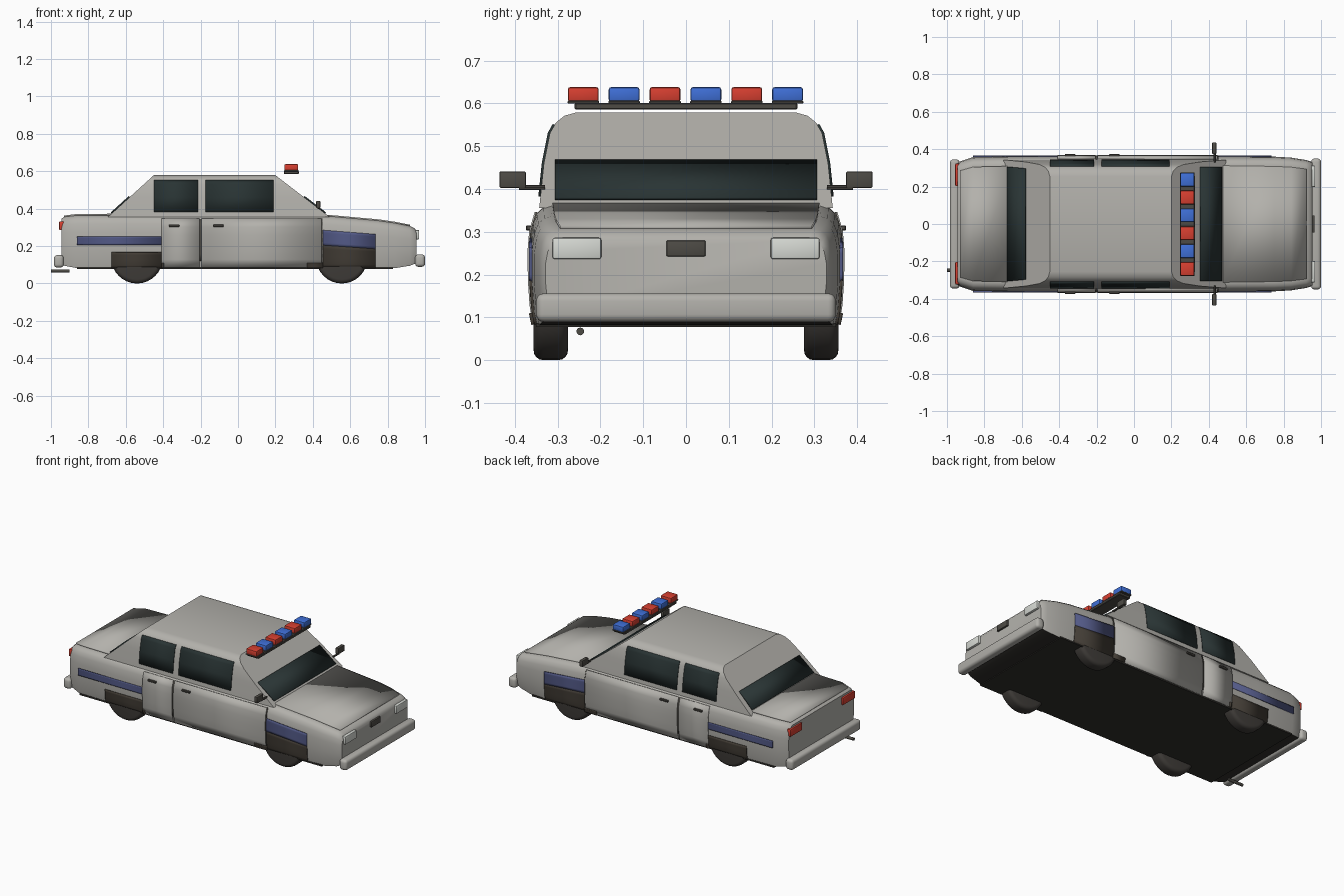
import bpy, bmesh, math
from mathutils import Vector

if "Cube" in bpy.data.objects:
    bpy.data.objects.remove(bpy.data.objects["Cube"])

def material(name, rgb):
    m = bpy.data.materials.new(name)
    m.diffuse_color = (*rgb, 1)
    m.use_nodes = True
    m.node_tree.nodes["Principled BSDF"].inputs["Base Color"].default_value = m.diffuse_color
    return m

PAINT = material("silver paint", (0.45, 0.44, 0.41))
DARK = material("dark trim", (0.075, 0.07, 0.06))
TYRE = material("tyre rubber", (0.05, 0.045, 0.04))
FLOOR = material("underside", (0.03, 0.028, 0.024))
GLASS = material("window glass", (0.022, 0.034, 0.034))
RED = material("red lamp", (0.68, 0.05, 0.03))
BLUE = material("blue lamp", (0.05, 0.16, 0.68))
STRIPE = material("blue stripe", (0.085, 0.10, 0.24))
LENS = material("headlight lens", (0.68, 0.70, 0.66))
ARCH = material("wheel arch", (0.055, 0.046, 0.036))

def finish(name, bm, mats, angle=35):
    bmesh.ops.recalc_face_normals(bm, faces=bm.faces)
    me = bpy.data.meshes.new(name)
    bm.to_mesh(me)
    bm.free()
    ob = bpy.data.objects.new(name, me)
    bpy.context.collection.objects.link(ob)
    for m in mats:
        me.materials.append(m)
    bpy.ops.object.select_all(action='DESELECT')
    bpy.context.view_layer.objects.active = ob
    ob.select_set(True)
    bpy.ops.object.shade_smooth_by_angle(angle=math.radians(angle))
    return ob

def box(name, lo, hi, mat, bevel=0, segs=3):
    bm = bmesh.new()
    bmesh.ops.create_cube(bm, size=1)
    for v in bm.verts:
        v.co = Vector([(lo[i] + hi[i]) / 2 + v.co[i] * (hi[i] - lo[i]) for i in range(3)])
    if bevel:
        bmesh.ops.bevel(bm, geom=bm.edges[:], offset=bevel, segments=segs, profile=0.5, affect='EDGES')
    return finish(name, bm, [mat])

def loft(name, rings, mats):
    bm = bmesh.new()
    rows = [[bm.verts.new(p) for p in r] for r in rings]
    n = len(rows[0])
    for a, b in zip(rows, rows[1:]):
        for i in range(n):
            bm.faces.new((a[i], a[(i + 1) % n], b[(i + 1) % n], b[i]))
    bm.faces.new(rows[0])
    bm.faces.new(rows[-1])
    bmesh.ops.recalc_face_normals(bm, faces=bm.faces)
    return finish(name, bm, mats)

def sheet(name, rows, mat, thick):
    bm = bmesh.new()
    g = [[bm.verts.new(p) for p in r] for r in rows]
    for a, b in zip(g, g[1:]):
        for i in range(len(a) - 1):
            bm.faces.new((a[i], a[i + 1], b[i + 1], b[i]))
    ob = finish(name, bm, [mat])
    mod = ob.modifiers.new("thickness", 'SOLIDIFY')
    mod.thickness, mod.offset = thick, 0
    return ob

def cylinder(name, centre, r, length, axis, mat, bevel=0, verts=32):
    bm = bmesh.new()
    bmesh.ops.create_cone(bm, cap_ends=True, segments=verts, radius1=r, radius2=r, depth=length)
    if bevel:
        rim = [e for e in bm.edges if abs(e.verts[0].co.z - e.verts[1].co.z) < 1e-5]
        bmesh.ops.bevel(bm, geom=rim, offset=bevel, segments=4, profile=0.5, affect='EDGES')
    q = Vector((0, 0, 1)).rotation_difference(Vector(axis))
    for v in bm.verts:
        v.co = q @ v.co + Vector(centre)
    return finish(name, bm, [mat])

def interp(table, z):
    for (z0, y0), (z1, y1) in zip(table, table[1:]):
        if z <= z1:
            return y0 + (y1 - y0) * (z - z0) / (z1 - z0)
    return table[-1][1]

# lower body: cross-sections swept from tail to nose
SECTION = [(0.965, 0), (0.985, .12), (1, .40), (1, .68), (.985, .84), (.96, .93), (.92, .98), (.87, 1)]
STATIONS = [(-.945, .325, .10, .345), (-.93, .335, .095, .356), (-.86, .358, .082, .364),
            (-.6, .362, .08, .364), (.46, .362, .08, .362), (.75, .36, .08, .336),
            (.84, .355, .082, .323), (.92, .342, .095, .307), (.945, .335, .105, .295),
            (.955, .328, .112, .28)]
rings = []
for x, w, zb, zt in STATIONS:
    half = [(f * w, zb + g * (zt - zb)) for f, g in SECTION]
    rings.append([(x, y, z) for y, z in half] + [(x, -y, z) for y, z in reversed(half)])
body = loft("body", rings, [PAINT, FLOOR])
for p in body.data.polygons:
    p.material_index = 1 if p.normal.z < -0.5 else 0
box("floor_pan", (-.86, -.351, .077), (.83, .351, .087), FLOOR)

SIDE = [(.08 + g * .283, f * .362) for f, g in SECTION]
def side_sheet(name, x0, x1, z0, z1, mat, s, out, thick, z0b=None, z1b=None):
    """Panel that follows the body side; the front end may have other heights."""
    z0b, z1b = z0b or z0, z1b or z1
    rows = []
    for i in range(7):
        t = i / 6
        a, b = z0 + (z1 - z0) * t, z0b + (z1b - z0b) * t
        rows.append([(x0, s * (interp(SIDE, a) + out), a), (x1, s * (interp(SIDE, b) + out), b)])
    return sheet(name, rows, mat, thick)

# hood and trunk lids
sheet("hood", [[(x, -w, z), (x, w, z)] for x, w, z in
      [(.47, .312, .363), (.75, .308, .338), (.84, .304, .325), (.92, .294, .309)]], PAINT, .01)
sheet("trunk_lid", [[(x, -w, z), (x, w, z)] for x, w, z in
      [(-.93, .285, .358), (-.86, .305, .367), (-.66, .31, .368)]], PAINT, .01)

# cabin: rectangles stacked upward, sloping in at front and back
WALL = [(.355, .343), (.46, .332), (.53, .318), (.555, .304), (.571, .284), (.579, .255)]
def front_x(z): return .20 + (.579 - z) * 1.30
def back_x(z): return -.45 - (.579 - z) * 1.10
loft("cabin", [[(back_x(z), -y, z), (front_x(z), -y, z), (front_x(z), y, z), (back_x(z), y, z)]
               for z, y in WALL], [PAINT])

# windscreen and rear window
for name, fx, d in (("windscreen", front_x, .003), ("rear_window", back_x, -.003)):
    sheet(name, [[(fx(z) + d, -y, z + .002), (fx(z) + d, y, z + .002)] for z, y in
                 ((.375, .306), (.463, .297 if d < 0 else .306))], GLASS, .008)

for s, side in ((-1, "right"), (1, "left")):
    # side windows
    for name, x0, x1 in (("rear", -.45, -.215), ("front", -.175, .19)):
        sheet(f"{name}_side_window_{side}",
              [[(x, s * (interp(WALL, z) + .001), z) for x in (x0, x1)] for z in (.382, .46, .53, .55)],
              GLASS, .008)
    # doors, gaps and handles
    for name, x0, x1, hx in (("rear", -.41, -.206, -.342), ("front", -.194, .447, -.105)):
        side_sheet(f"{name}_door_{side}", x0, x1, .085, .345, PAINT, s, .003, .01)
        box(f"{name}_handle_{side}", (hx - .028, min(s * .362, s * .374), .303),
            (hx + .028, max(s * .362, s * .374), .315), DARK, .002, 1)
    side_sheet(f"door_gap_{side}", -.206, -.194, .12, .345, DARK, s, .001, .006)
    side_sheet(f"front_door_gap_{side}", .447, .453, .09, .345, DARK, s, .001, .008)
    # sills, stripes and wheel arch panels
    side_sheet(f"sill_{side}", .37, .455, .083, .11, ARCH, s, .007, .009)
    side_sheet(f"rear_sill_{side}", -.41, -.395, .083, .11, ARCH, s, .007, .009)
    side_sheet(f"rear_stripe_{side}", -.86, -.41, .207, .25, STRIPE, s, .001, .007)
    side_sheet(f"front_stripe_{side}", .454, .735, .205, .285, STRIPE, s, .001, .008, .185, .263)
    side_sheet(f"rear_arch_{side}", -.675, -.41, .083, .167, ARCH, s, .001, .008)
    side_sheet(f"front_arch_{side}", .454, .735, .083, .207, ARCH, s, .001, .007, .083, .188)
    # wheels
    for name, x in (("rear", -.54), ("front", .555)):
        cylinder(f"{name}_wheel_{side}", (x, s * .316, .138), .138, .08, (0, 1, 0), TYRE, .022)
    # wing mirrors
    box(f"mirror_{side}", (.418, s * .405 - .031, .402), (.44, s * .405 + .031, .441), DARK, .004, 2)
    cylinder(f"mirror_arm_{side}", (.432, s * .36, .403), .006, .06, (0, 1, 0), DARK, verts=8)
    # headlights and tail lights
    box(f"headlight_{side}", (.93, s * .255 - .057, .236), (.969, s * .255 + .057, .286), LENS, .005, 2)
    box(f"tail_light_{side}", (-.956, s * .263 - .06, .285), (-.93, s * .263 + .06, .332), RED, .005, 2)

# nose badge plate, bumpers and exhaust
box("grille_plate", (.94, -.046, .242), (.966, .046, .28), DARK, .004, 2)
box("front_bumper", (.947, -.35, .089), (1.0, .35, .156), PAINT, .018, 4)
box("rear_bumper", (-.984, -.345, .085), (-.932, .345, .152), PAINT, .018, 4)
cylinder("exhaust_pipe", (-.95, -.247, .067), .009, .1, (1, 0, 0), DARK, verts=12)

# roof light bar with alternating lamps
box("light_bar", (.245, -.26, .585), (.325, .26, .601), DARK, .003, 1)
for i in range(6):
    y = -.24 + .0955 * i
    box(f"lamp_base_{i + 1}", (.246, y - .037, .599), (.324, y + .037, .606), DARK, .002, 1)
    box(f"lamp_{i + 1}", (.248, y - .036, .603), (.322, y + .036, .638), BLUE if i % 2 else RED, .006, 2)
